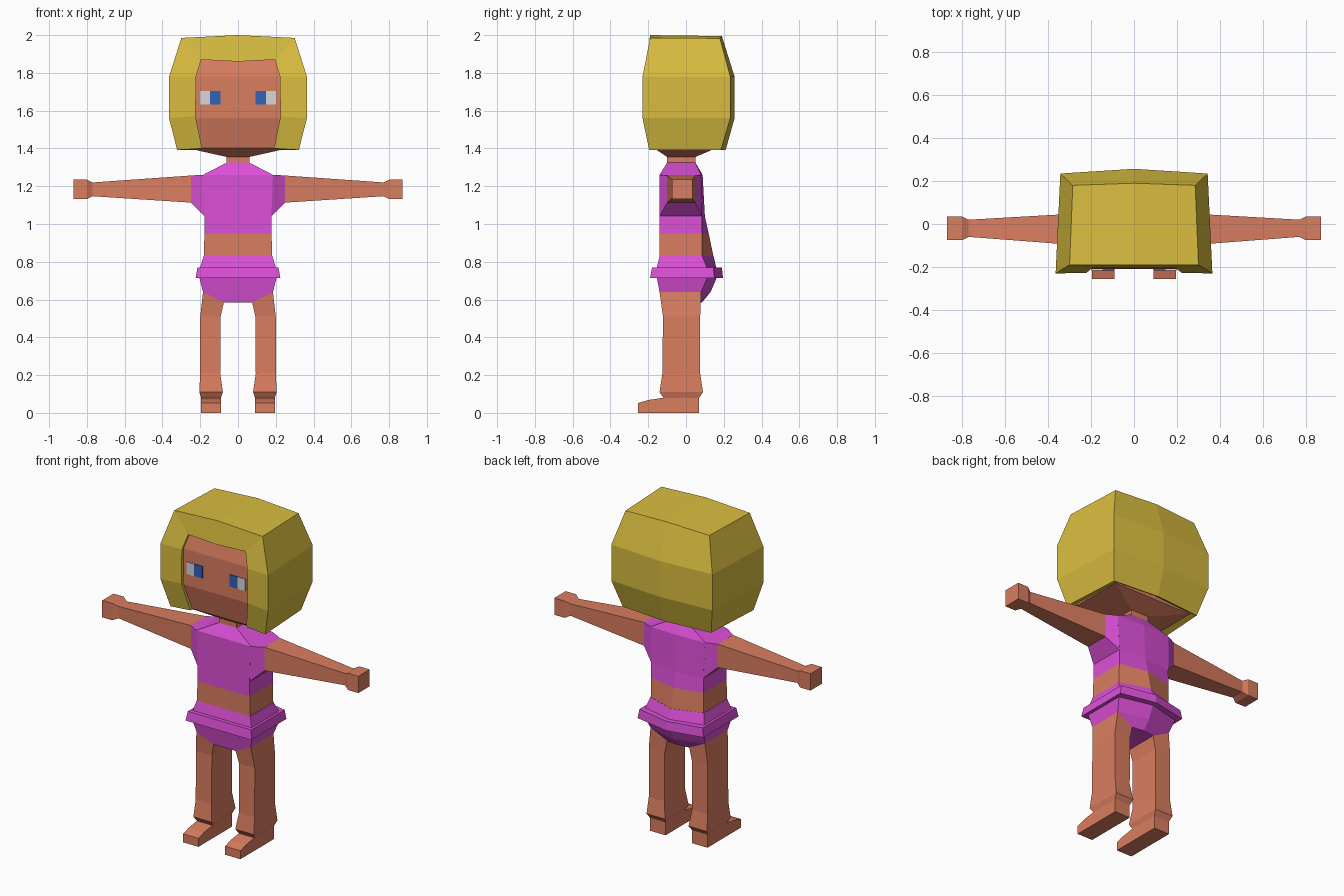
import bpy, bmesh

if "Cube" in bpy.data.objects:
    bpy.data.objects.remove(bpy.data.objects["Cube"])


def material(name, rgb):
    m = bpy.data.materials.new(name)
    lin = [(c / 255 / 12.92) if c < 11 else ((c / 255 + 0.055) / 1.055) ** 2.4 for c in rgb]
    m.diffuse_color = (*lin, 1)
    m.use_nodes = True
    m.node_tree.nodes["Principled BSDF"].inputs["Base Color"].default_value = m.diffuse_color
    return m


SKIN = material("skin", (218, 125, 96))
PINK = material("magenta_cloth", (220, 80, 215))
HAIR = material("blond_hair", (218, 190, 64))
WHITE = material("eye_white", (215, 215, 215))
BLUE = material("eye_blue", (50, 98, 185))


def make(name, verts, faces, mat, mirror=False):
    bm = bmesh.new()
    vs = [bm.verts.new(v) for v in verts]
    for f in faces:
        bm.faces.new([vs[i] for i in f])
    bmesh.ops.recalc_face_normals(bm, faces=bm.faces)
    me = bpy.data.meshes.new(name)
    bm.to_mesh(me)
    bm.free()
    me.materials.append(mat)
    ob = bpy.data.objects.new(name, me)
    bpy.context.collection.objects.link(ob)
    if mirror:
        ob.modifiers.new("Mirror", 'MIRROR')
    return ob


def loft(name, rings, mat, mirror=False):
    """Skin a list of equal-length rings and close both ends."""
    n = len(rings[0])
    verts = [p for r in rings for p in r]
    faces = [(k * n + i, k * n + (i + 1) % n, (k + 1) * n + (i + 1) % n, (k + 1) * n + i)
             for k in range(len(rings) - 1) for i in range(n)]
    faces += [tuple(range(n)), tuple(range(len(verts) - n, len(verts)))]
    return make(name, verts, faces, mat, mirror)


def body(z, h, front, back, spine):
    """Six-sided body section with a pointed centre back."""
    return [(-h, front, z), (0, front, z), (h, front, z), (h, back, z), (0, spine, z), (-h, back, z)]


def level(z, x0, x1, y0, y1):
    return [(x0, y0, z), (x1, y0, z), (x1, y1, z), (x0, y1, z)]


def across(x, y0, y1, z0, z1):
    return [(x, y0, z0), (x, y1, z0), (x, y1, z1), (x, y0, z1)]


# Torso
loft("shirt", [body(.95, .178, -.14, .085, .12), body(1.04, .177, -.14, .085, .10),
               body(1.26, .185, -.14, .08, .088), body(1.325, .06, -.10, .05, .05)], PINK)
loft("waist", [body(.83, .18, -.14, .085, .145), body(.95, .178, -.14, .085, .12)], SKIN)
loft("shorts", [body(.585, .075, -.13, .075, .085), body(.64, .185, -.14, .08, .13),
                body(.72, .205, -.155, .115, .165), body(.77, .2, -.155, .11, .16),
                body(.83, .182, -.14, .086, .146)], PINK)
loft("waistband", [body(.715, .224, -.19, .15, .196), body(.77, .215, -.18, .145, .19)], PINK)
loft("neck", [level(1.31, -.06, .06, -.10, .05), level(1.40, -.06, .06, -.10, .05)], SKIN)

# Sleeves and arms
loft("sleeve", [[(.175, -.14, 1.04), (.175, .085, 1.04), (.185, .08, 1.26), (.185, -.14, 1.26)],
                across(.25, -.10, .05, 1.113, 1.257)], PINK, True)
loft("arm", [across(.245, -.10, .05, 1.113, 1.257), across(.77, -.06, .02, 1.147, 1.22),
             across(.80, -.075, .035, 1.132, 1.235), across(.87, -.075, .035, 1.132, 1.235)], SKIN, True)

# Legs and feet
loft("leg", [[(.075, -.13, .585), (.185, -.14, .64), (.185, .08, .64), (.075, .075, .585)],
             level(.51, .092, .2, -.122, .075), level(.21, .094, .2, -.125, .075),
             level(.11, .08, .205, -.14, .09), level(.08, .09, .195, -.12, .07)], SKIN, True)
side = [(-.255, 0), (.07, 0), (.07, .08), (-.12, .08), (-.2, .068), (-.255, .052)]
loft("foot", [[(x, y, z) for y, z in side] for x in (.09, .195)], SKIN, True)

# Head with tapered chin
loft("head", [level(1.355, -.06, .06, -.10, .05), level(1.402, -.27, .27, -.17, .16),
              level(1.56, -.30, .30, -.21, .19), level(1.78, -.30, .30, -.21, .19),
              level(1.92, -.24, .24, -.175, .16)], SKIN)

# Eyes as thin plates
for name, x0, x1, mat in (("eye_white", .147, .2, WHITE), ("eye_iris", .092, .147, BLUE)):
    loft(name, [level(1.632, x0, x1, -.216, -.209), level(1.705, x0, x1, -.216, -.209)], mat, True)

# Hair: each row is inner front edge, outer front edge, back corner, centre back
rows = [[(.19, -.19, 1.40), (.322, -.195, 1.392), (.30, .185, 1.392), (0, .21, 1.392)],
        [(.225, -.228, 1.57), (.365, -.23, 1.56), (.343, .235, 1.56), (0, .257, 1.56)],
        [(.222, -.228, 1.78), (.365, -.23, 1.78), (.343, .235, 1.78), (0, .257, 1.78)],
        [(.195, -.205, 1.87), (.30, -.19, 1.985), (.285, .18, 1.983), (0, .19, 1.995)]]
verts, faces = [], []
for row in rows:
    x, y, z = row[0]
    verts += [(x, y + .06, z)] + row        # inward lip first
for k in range(3):
    for i in range(4):
        a = k * 5 + i
        faces.append((a, a + 1, a + 6, a + 5))
# fringe and crown
verts += [(0, -.145, 1.86), (0, -.205, 1.86), (0, -.19, 2.0)]
faces += [(15, 16, 21, 20), (16, 17, 22, 21), (17, 18, 19, 22)]
# underside rim
verts += [(x * .86, y * .86, 1.41) for x, y, z in rows[0][1:]]
faces += [(2, 3, 24, 23), (3, 4, 25, 24), (1, 2, 23, 0)]
make("hair", verts, faces, HAIR, True)
